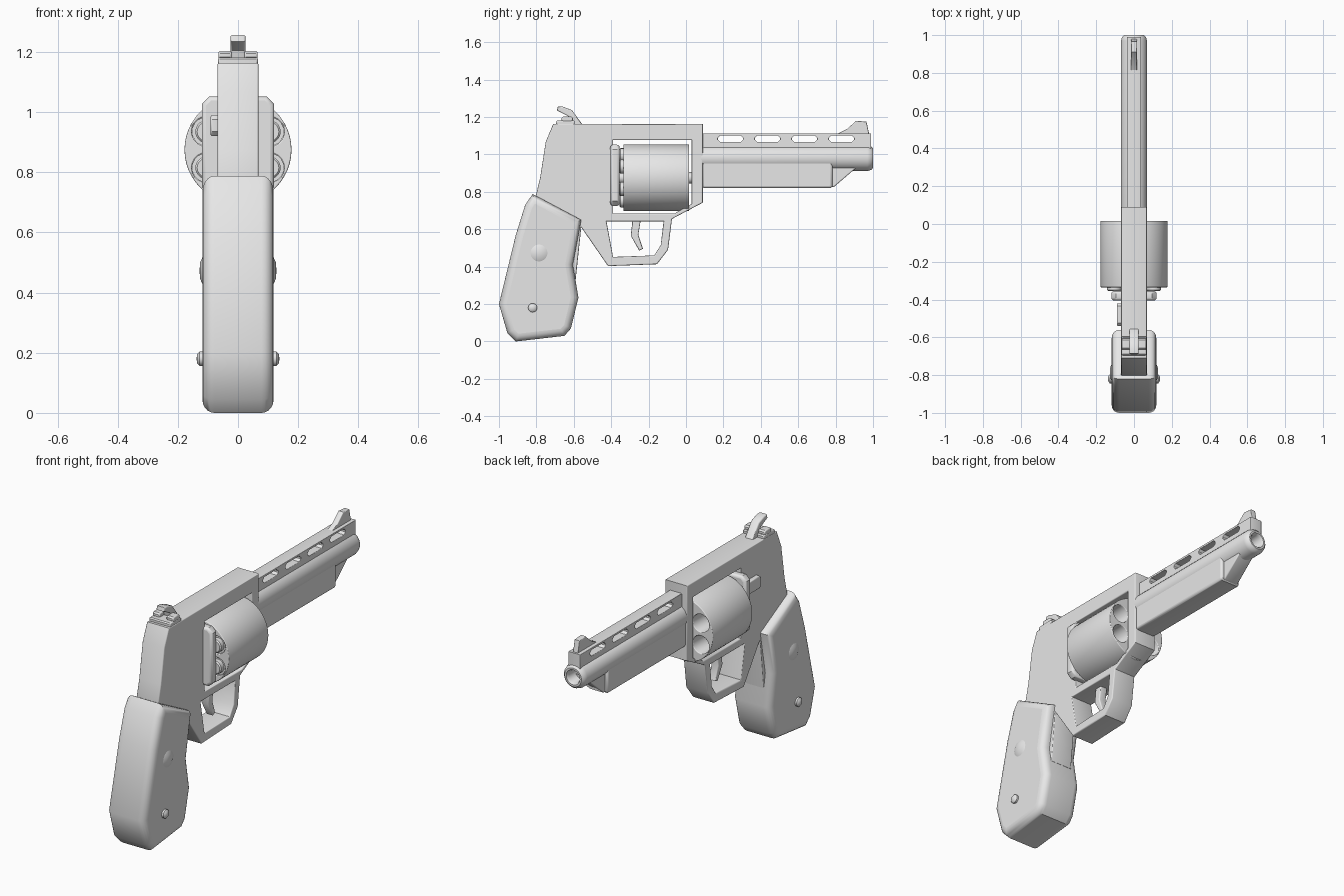
import bpy
import bmesh
from math import radians, pi, cos, sin

if "Cube" in bpy.data.objects:
    bpy.data.objects.remove(bpy.data.objects["Cube"], do_unlink=True)

steel = bpy.data.materials.new("light_grey")
steel.use_nodes = True
GREY = (0.8, 0.8, 0.8, 1)
steel.diffuse_color = GREY
steel.node_tree.nodes["Principled BSDF"].inputs["Base Color"].default_value = GREY

SIDE = (radians(90), 0, radians(90))   # outline in y, z; thickness along x
FACE = (radians(90), 0, 0)             # outline in x, z; thickness along y
AXIS = {"x": (0, radians(90), 0), "y": (radians(-90), 0, 0)}


def finish(obj):
    bpy.ops.object.select_all(action="DESELECT")
    obj.select_set(True)
    bpy.context.view_layer.objects.active = obj
    if obj.type == "CURVE":
        bpy.ops.object.convert(target="MESH")
        obj = bpy.context.object
    obj.data.materials.clear()
    obj.data.materials.append(steel)
    bpy.ops.object.shade_smooth_by_angle(angle=radians(40))
    return obj


def plate(name, loops, half, bevel=0.006, loc=(0, 0, 0), rot=SIDE, steps=2):
    """Extruded outline with rounded edges; extra loops become holes."""
    curve = bpy.data.curves.new(name, "CURVE")
    curve.dimensions = "2D"
    curve.fill_mode = "BOTH"
    curve.extrude = half - bevel
    curve.bevel_depth = bevel
    curve.bevel_resolution = steps
    curve.offset = -bevel
    for loop in loops:
        spline = curve.splines.new("POLY")
        spline.points.add(len(loop) - 1)
        for point, (u, v) in zip(spline.points, loop):
            point.co = (u, v, 0, 1)
        spline.use_cyclic_u = True
    obj = bpy.data.objects.new(name, curve)
    obj.location, obj.rotation_euler = loc, rot
    bpy.context.collection.objects.link(obj)
    return finish(obj)


def lathe(name, profile, axis, loc=(0, 0, 0), sides=32):
    """Turned part from (radius, distance along axis) points."""
    bm = bmesh.new()
    verts = [bm.verts.new((r, 0, d)) for r, d in profile]
    edges = [bm.edges.new(pair) for pair in zip(verts, verts[1:])]
    bmesh.ops.spin(bm, geom=verts + edges, cent=(0, 0, 0), axis=(0, 0, 1),
                   angle=2 * pi, steps=sides)
    bmesh.ops.remove_doubles(bm, verts=bm.verts, dist=1e-5)
    bmesh.ops.recalc_face_normals(bm, faces=bm.faces)
    mesh = bpy.data.meshes.new(name)
    bm.to_mesh(mesh)
    bm.free()
    obj = bpy.data.objects.new(name, mesh)
    obj.location, obj.rotation_euler = loc, AXIS[axis]
    bpy.context.collection.objects.link(obj)
    return finish(obj)


def box(u0, v0, u1, v1, c):
    """Rectangle outline with corners cut by c."""
    return [(u0 + c, v0), (u1 - c, v0), (u1, v0 + c), (u1, v1 - c),
            (u1 - c, v1), (u0 + c, v1), (u0, v1 - c), (u0, v0 + c)]


def circle(u, v, r, n):
    return [(u + r * cos(2 * pi * i / n), v + r * sin(2 * pi * i / n)) for i in range(n)]


# Frame with cylinder window and trigger guard opening
outline = [(-0.71, 1.163), (-0.75, 1.067), (-0.78, 0.874), (-0.81, 0.75), (-0.72, 0.31),
           (-0.59, 0.33), (-0.56, 0.61), (-0.417, 0.403), (-0.155, 0.413), (-0.096, 0.49),
           (-0.075, 0.655), (0.01, 0.7), (0.09, 0.742), (0.09, 1.163)]
window = [(-0.39, 0.685), (-0.06, 0.685), (0.03, 0.735), (0.03, 1.077), (-0.39, 1.077)]
guard_hole = [(-0.425, 0.642), (-0.39, 0.452), (-0.17, 0.46), (-0.135, 0.515), (-0.12, 0.642)]
plate("frame", [outline, window, guard_hole], 0.068)

# Trigger
plate("trigger", [[(-0.285, 0.66), (-0.295, 0.565), (-0.25, 0.485), (-0.23, 0.495),
                   (-0.255, 0.57), (-0.24, 0.66)]], 0.022)

# Grip with medallion and screw on both sides
plate("grip", [[(-0.82, 0.788), (-0.86, 0.73), (-0.91, 0.57), (-1.0, 0.2), (-0.955, 0.045),
                (-0.91, 0.0), (-0.65, 0.03), (-0.615, 0.07), (-0.575, 0.235),
                (-0.605, 0.41), (-0.56, 0.65)]], 0.118, bevel=0.04, steps=4)
for name, y, z, r, end in (("medallion", -0.786, 0.473, 0.045, 0.128),
                           ("grip_screw", -0.82, 0.18, 0.024, 0.138)):
    lathe(name, [(0, -end), (r * 0.6, -end + 0.002), (r, -end + 0.01), (r, end - 0.01),
                 (r * 0.6, end - 0.002), (0, end)], "x", (0, y, z))

# Cylinder with six chambers, each holding a cartridge case
MID = 0.875
holes = [(0.12 * cos(pi / 6 + i * pi / 3), MID + 0.12 * sin(pi / 6 + i * pi / 3))
         for i in range(6)]
plate("cylinder", [circle(0, MID, 0.178, 48)] + [circle(x, z, 0.05, 20) for x, z in holes],
      0.176, bevel=0.004, loc=(0, -0.159, 0), rot=FACE)
for x, z in holes:
    lathe("cartridge", [(0, -0.356), (0.032, -0.356), (0.038, -0.35), (0.038, -0.325),
                        (0.049, -0.325), (0.049, -0.12), (0, -0.12)], "y", (x, 0, z), 20)
lathe("cylinder_pin", [(0, -0.4), (0.03, -0.4), (0.03, 0.05), (0, 0.05)], "y", (0, 0, MID))

# Recoil shield and release latch
plate("recoil_shield", [box(-0.12, 0.725, 0.12, 1.052, 0.025)], 0.025, bevel=0.014,
      loc=(0, -0.38, 0), rot=FACE)
plate("release_latch", [box(-0.54, 0.92, -0.42, 0.99, 0.015)], 0.014, loc=(-0.077, 0, 0))

# Barrel, lower lug and its sloped nose
lathe("barrel", [(0, 0.08), (0.069, 0.08), (0.069, 0.97), (0.063, 0.99), (0.052, 1.0),
                 (0.042, 1.0), (0.034, 0.985), (0.034, 0.85), (0, 0.85)], "y", (0, 0, 0.98))
plate("barrel_lug", [box(0.085, 0.82, 0.783, 0.968, 0.01)], 0.062, bevel=0.012)
plate("lug_nose", [[(0.76, 0.825), (0.79, 0.825), (0.93, 0.945), (0.93, 0.965),
                    (0.76, 0.965)]], 0.045)

# Vented rib with front sight
slots = [box(0.17 + 0.198 * i, 1.067, 0.305 + 0.198 * i, 1.1, 0.012) for i in range(4)]
plate("vented_rib", [[(0.085, 1.02), (0.99, 1.02), (0.99, 1.112), (0.085, 1.112)]] + slots,
      0.037, bevel=0.003)
plate("front_sight", [[(0.8, 1.105), (0.86, 1.135), (0.91, 1.18), (0.965, 1.175),
                       (0.98, 1.105)]], 0.016, bevel=0.004)

# Rear sight: base with two raised blocks
plate("rear_sight_base", [box(-0.695, 1.155, -0.595, 1.182, 0.006)], 0.066)
for side in (-1, 1):
    plate("rear_sight_block", [box(-0.665, 1.175, -0.605, 1.203, 0.008)], 0.022,
          loc=(side * 0.043, 0, 0))

# Hammer
plate("hammer", [[(-0.69, 1.235), (-0.685, 1.256), (-0.66, 1.256), (-0.61, 1.237),
                  (-0.55, 1.155), (-0.62, 1.155), (-0.63, 1.205)]], 0.025, bevel=0.007)
